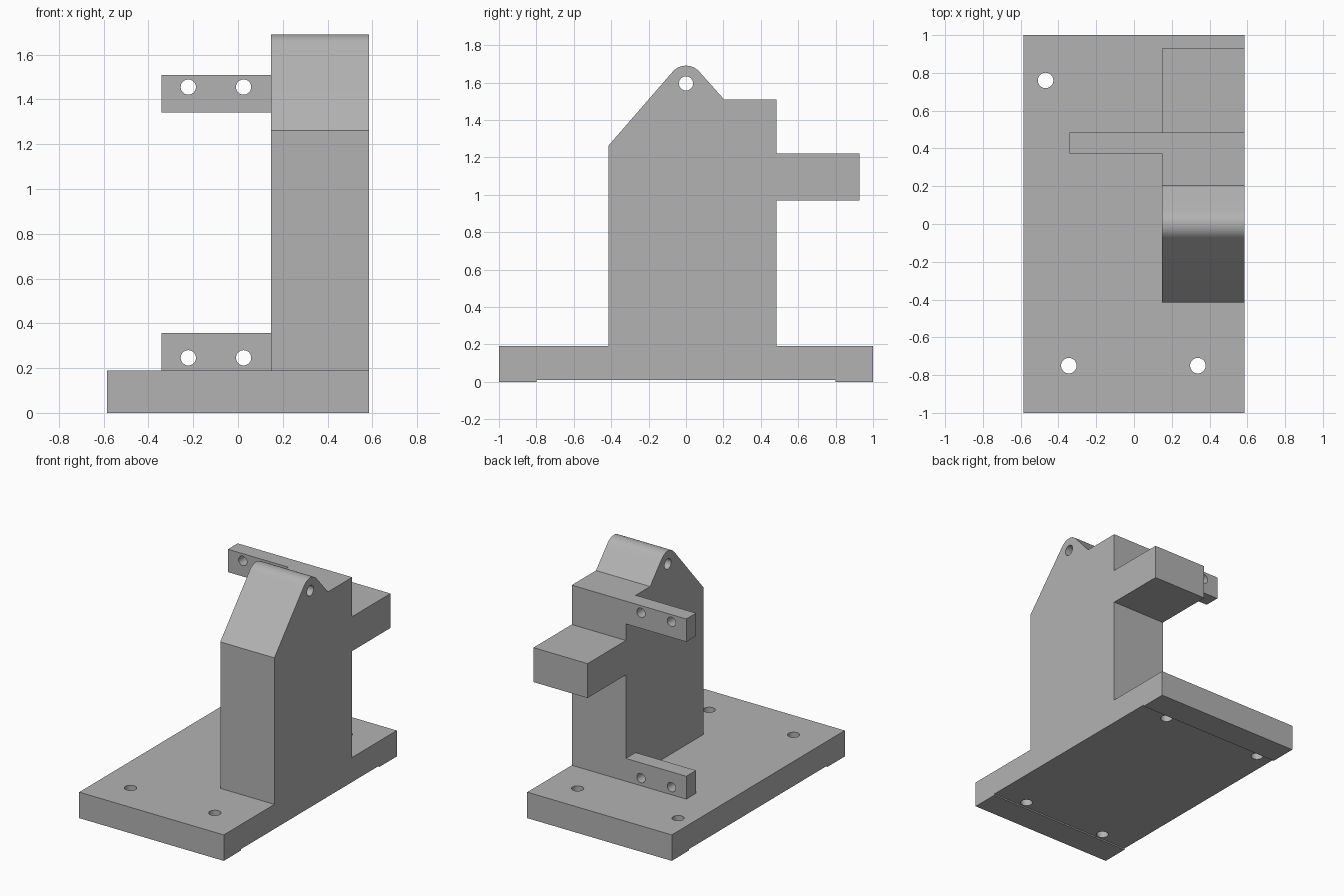
import bpy, bmesh, math
from mathutils import Vector, Matrix

default = bpy.data.objects.get("Cube")
if default:
    bpy.data.objects.remove(default, do_unlink=True)

# Single plain grey finish
grey = bpy.data.materials.new("plain_grey")
grey.use_nodes = True
GREY = (0.45, 0.45, 0.45, 1)
grey.diffuse_color = GREY
grey.node_tree.nodes["Principled BSDF"].inputs["Base Color"].default_value = GREY


def extrude_profile(name, profile, x0, x1):
    """Solid made from a (y, z) outline swept from x0 to x1."""
    bm = bmesh.new()
    face = bm.faces.new([bm.verts.new((x0, y, z)) for y, z in profile])
    swept = bmesh.ops.extrude_face_region(bm, geom=[face])
    verts = [g for g in swept["geom"] if isinstance(g, bmesh.types.BMVert)]
    bmesh.ops.translate(bm, verts=verts, vec=(x1 - x0, 0, 0))
    bmesh.ops.recalc_face_normals(bm, faces=bm.faces)
    mesh = bpy.data.meshes.new(name)
    bm.to_mesh(mesh)
    bm.free()
    mesh.materials.append(grey)
    obj = bpy.data.objects.new(name, mesh)
    bpy.context.collection.objects.link(obj)
    return obj


def drill(obj, centres, axis, radius, length):
    """Cut round through holes along the given axis."""
    bm = bmesh.new()
    turn = Vector((0, 0, 1)).rotation_difference(Vector(axis)).to_matrix().to_4x4()
    for c in centres:
        bmesh.ops.create_cone(bm, cap_ends=True, segments=32, radius1=radius,
                              radius2=radius, depth=length,
                              matrix=Matrix.Translation(c) @ turn)
    mesh = bpy.data.meshes.new("drill")
    bm.to_mesh(mesh)
    bm.free()
    mesh.materials.append(grey)
    cutter = bpy.data.objects.new("drill", mesh)
    cutter.hide_render = True
    bpy.context.collection.objects.link(cutter)
    mod = obj.modifiers.new("holes", "BOOLEAN")
    mod.operation, mod.solver, mod.object = "DIFFERENCE", "EXACT", cutter
    bpy.ops.object.select_all(action="DESELECT")
    obj.select_set(True)
    bpy.context.view_layer.objects.active = obj
    bpy.ops.object.modifier_apply(modifier=mod.name)
    bpy.data.objects.remove(cutter, do_unlink=True)
    bpy.ops.object.shade_smooth_by_angle(angle=math.radians(25))


HALF_W, PLATE_TOP, COL_X, BACK = 0.585, 0.19, 0.147, 0.485

# Base plate with a shallow relief underneath between two end pads
base = extrude_profile("base_plate", [
    (-1, 0), (-0.8, 0), (-0.8, 0.01), (0.8, 0.01), (0.8, 0), (1, 0),
    (1, PLATE_TOP), (-1, PLATE_TOP)], -HALF_W, HALF_W)
drill(base, [(-0.345, -0.75, 0.1), (0.338, -0.75, 0.1),
             (-0.468, 0.76, 0.1), (0.345, 0.76, 0.1)], (0, 0, 1), 0.041, 0.5)

# Upright with rounded pivot ear and rear arm
EAR_Z, EAR_R = 1.595, 0.095
ear = []
for i in range(17):
    a = math.radians(139 - 97 * i / 16)
    ear.append((EAR_R * math.cos(a), EAR_Z + EAR_R * math.sin(a)))
upright = extrude_profile("upright", [
    (-0.415, PLATE_TOP), (-0.415, 1.262), *ear, (0.205, 1.508), (BACK, 1.508),
    (BACK, 1.22), (0.928, 1.22), (0.928, 0.968), (BACK, 0.968),
    (BACK, PLATE_TOP)], COL_X, HALF_W)
drill(upright, [(0.366, 0, EAR_Z)], (1, 0, 0), 0.038, 1)

# Two side lugs, each with a pair of cross holes
for name, z0, z1, hole_z in (("lower_lug", PLATE_TOP, 0.357, 0.246),
                             ("upper_lug", 1.341, 1.508, 1.455)):
    lug = extrude_profile(name, [(0.372, z0), (BACK, z0), (BACK, z1), (0.372, z1)],
                          -0.342, COL_X)
    drill(lug, [(x, 0.43, hole_z) for x in (-0.222, 0.025)], (0, 1, 0), 0.034, 0.4)
